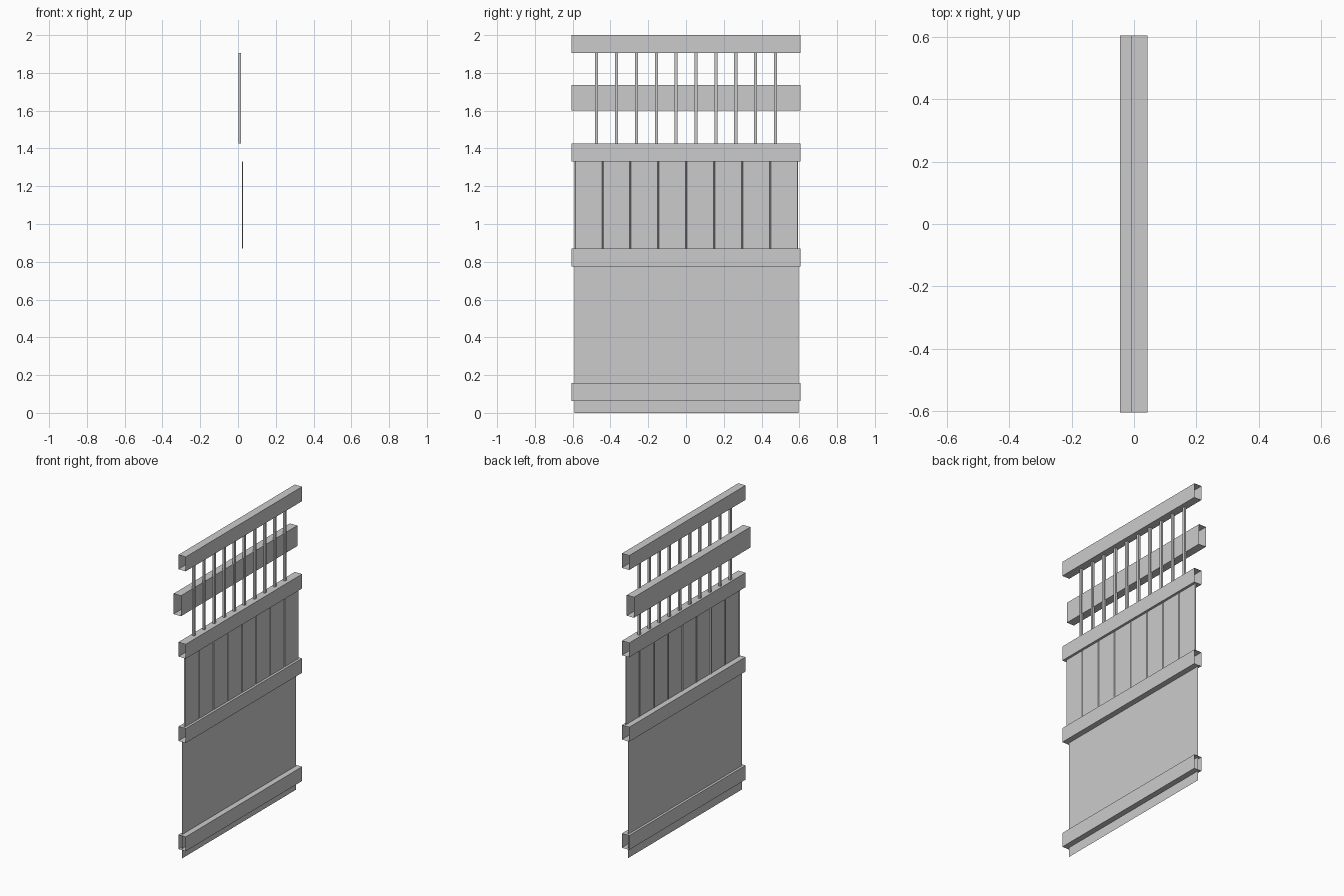
import bpy
import bmesh

cube = bpy.data.objects.get("Cube")
if cube:
    bpy.data.objects.remove(cube, do_unlink=True)

# Single painted grey
GREY = (0.6, 0.6, 0.6, 1.0)
paint = bpy.data.materials.new("grey_paint")
paint.use_nodes = True
paint.diffuse_color = GREY
paint.node_tree.nodes["Principled BSDF"].inputs["Base Color"].default_value = GREY


def sweep(name, profile, axis, start, end, closed):
    """Sweep an open-ended sheet or tube from a profile along y or z."""
    bm = bmesh.new()

    def ring(t):
        if axis == "Y":
            return [bm.verts.new((a, t, b)) for a, b in profile]
        return [bm.verts.new((a, b, t)) for a, b in profile]

    low, high = ring(start), ring(end)
    count = len(profile)
    for i in range(count if closed else count - 1):
        j = (i + 1) % count
        corners = [low[i], low[j], high[j], high[i]]
        bm.faces.new(corners if axis == "Z" else corners[::-1])
    mesh = bpy.data.meshes.new(name)
    bm.to_mesh(mesh)
    bm.free()
    mesh.materials.append(paint)
    obj = bpy.data.objects.new(name, mesh)
    bpy.context.collection.objects.link(obj)
    return obj


def rectangle(a0, a1, b0, b1):
    return [(a0, b0), (a1, b0), (a1, b1), (a0, b1)]


# Horizontal rails: hollow box tubes with open ends
FRONT, BACK = 0.043, -0.01
RAILS = {
    "bottom_rail": (BACK, FRONT, 0.063, 0.157),
    "middle_rail": (BACK, FRONT, 0.775, 0.87),
    "upper_rail": (BACK, FRONT, 1.33, 1.425),
    "back_rail": (-0.045, 0.008, 1.6, 1.735),
    "top_rail": (BACK, FRONT, 1.905, 2.0),
}
for name, section in RAILS.items():
    sweep(name, rectangle(*section), "Y", -0.605, 0.605, True)

# Lower panel: one flat sheet
sweep("lower_panel", [(0.006, -0.59), (0.006, 0.595)], "Z", 0, 0.775, False)

# Slatted panel: sheet with narrow grooves between eight boards
BOARDS, LEFT, PITCH = 8, -0.59, 0.148
FACE, RECESS, GROOVE = 0.027, 0.021, 0.004
outline = [(RECESS, LEFT)]
for i in range(BOARDS):
    y0, y1 = LEFT + i * PITCH, LEFT + (i + 1) * PITCH
    outline += [(FACE, y0 + GROOVE), (FACE, y1 - GROOVE), (RECESS, y1)]
sweep("slatted_panel", outline, "Z", 0.87, 1.33, False)

# Square balusters between the upper and top rails
HALF = 0.008
for i in range(10):
    y = -0.473 + i * 0.1052
    sweep(f"baluster_{i + 1}", rectangle(0.003, 0.017, y - HALF, y + HALF),
          "Z", 1.425, 1.905, True)
